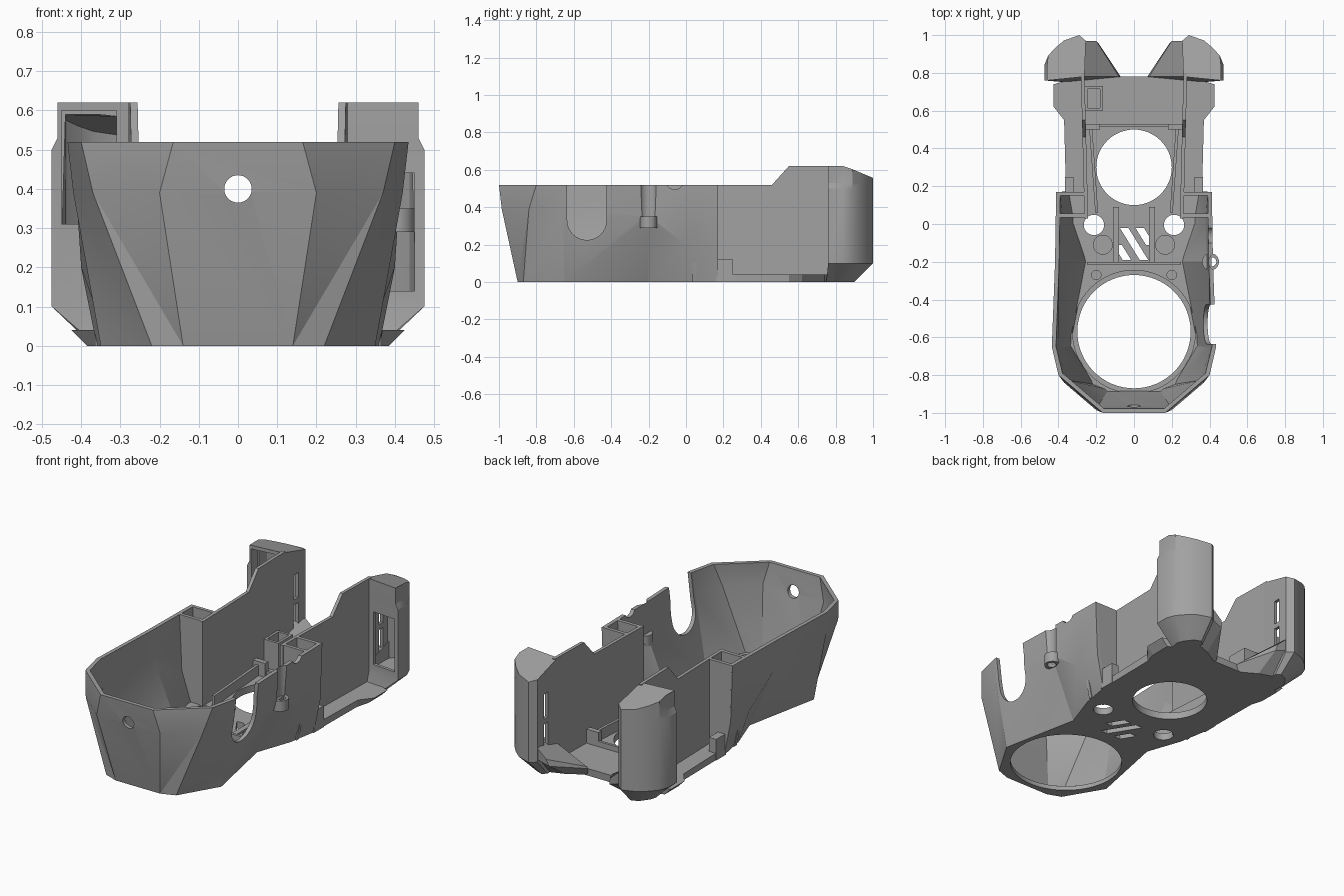
import bpy, bmesh, math

if "Cube" in bpy.data.objects:
    bpy.data.objects.remove(bpy.data.objects["Cube"])

grey = bpy.data.materials.new("matte_grey")
grey.use_nodes = True
grey.diffuse_color = (0.36, 0.36, 0.36, 1)
grey.node_tree.nodes["Principled BSDF"].inputs["Base Color"].default_value = grey.diffuse_color


def make(name, verts, faces, fix=True):
    bm = bmesh.new()
    vs = [bm.verts.new(v) for v in verts]
    for f in faces:
        bm.faces.new([vs[i] for i in f])
    if fix:
        bmesh.ops.recalc_face_normals(bm, faces=bm.faces)
    me = bpy.data.meshes.new(name)
    bm.to_mesh(me)
    bm.free()
    me.materials.append(grey)
    ob = bpy.data.objects.new(name, me)
    bpy.context.collection.objects.link(ob)
    return ob


def loft(name, rings):
    """Closed solid through rings that have equal point counts."""
    n = len(rings[0])
    faces = [list(range(n)), [n * (len(rings) - 1) + i for i in range(n)]]
    for r in range(len(rings) - 1):
        for i in range(n):
            j = (i + 1) % n
            faces.append([r * n + i, r * n + j, (r + 1) * n + j, (r + 1) * n + i])
    return make(name, [v for ring in rings for v in ring], faces)


def prism(name, pts, a, b, axis="z"):
    place = {"x": lambda u, v, w: (w, u, v),
             "y": lambda u, v, w: (u, w, v),
             "z": lambda u, v, w: (u, v, w)}[axis]
    return loft(name, [[place(u, v, w) for u, v in pts] for w in (a, b)])


def box(name, x0, x1, y0, y1, z0, z1):
    return prism(name, [(x0, y0), (x1, y0), (x1, y1), (x0, y1)], z0, z1)


def disc(name, u, v, r, a, b, axis="z", n=32):
    ring = [(u + r * math.cos(math.tau * i / n), v + r * math.sin(math.tau * i / n)) for i in range(n)]
    return prism(name, ring, a, b, axis)


def apply(ob, mod):
    bpy.context.view_layer.objects.active = ob
    bpy.ops.object.modifier_apply(modifier=mod.name)


def cut(ob, *cutters):
    for c in cutters:
        mod = ob.modifiers.new("cut", "BOOLEAN")
        mod.operation, mod.solver, mod.object = "DIFFERENCE", "EXACT", c
        apply(ob, mod)
        bpy.data.objects.remove(c)


def flip(pts, s):
    return [(p[0] * s, *p[1:]) for p in pts]


# Faceted front shell: columns of (bottom, crease, rim), front to back
columns = [
    [(.14, -.90, 0), (.20, -.985, .39), (.165, -1, .52)],
    [(.22, -.87, 0), (.37, -.84, .39), (.40, -.80, .52)],
    [(.35, -.65, 0), (.42, -.66, .39), (.435, -.65, .52)],
    [(.26, -.20, 0), (.41, -.20, .35), (.418, -.20, .52)],
    [(.33, .00, 0), (.40, .00, .20), (.415, .00, .52)],
    [(.36, .17, 0), (.40, .17, .20), (.412, .17, .52)],
]
path = [flip(c, -1) for c in reversed(columns)] + columns
verts = [v for c in path for v in c]
faces = []
for i in range(len(path) - 1):
    for k in range(2):
        a, b, c, d = 3 * i + k, 3 * i + 3 + k, 3 * i + 4 + k, 3 * i + 1 + k
        if i == 5:
            faces.append([a, b, c, d])
        elif i > 5:
            faces += [[a, b, c], [a, c, d]]
        else:
            faces += [[a, b, d], [b, c, d]]
shell = make("front_shell", verts, faces, fix=False)
mod = shell.modifiers.new("wall", "SOLIDIFY")
mod.thickness, mod.offset, mod.use_even_offset = .022, -1, True
apply(shell, mod)
for v in shell.data.vertices:
    if v.co.z > .48:
        v.co.z = .52
    elif v.co.z < .05:
        v.co.z = 0

# Openings in the shell: front hole, side slot, small rim notch, screw groove
cut(shell,
    disc("c", 0, .40, .035, -1.2, -.8, "y"),
    disc("c", -.53, .33, .105, .3, .6, "x"),
    box("c", .3, .6, -.635, -.425, .33, .7),
    disc("c", -.06, .54, .045, .3, .6, "x"),
    disc("c", .446, -.2, .05, .35, .7))

# Base plate
half = [c[0][:2] for c in columns]
low = half + [(.365, .55), (.385, .62), (.385, .74), (.28, .78)]
high = half + [(.37, .55), (.425, .62), (.425, .74), (.28, .78)]
rings = []
for pts, z in ((low, 0), (high, .04)):
    rings.append([(x, y, z) for x, y in pts] + [(-x, y, z) for x, y in reversed(pts)])
base = loft("base_plate", rings)
cutters = [disc("c", 0, -.57, .30, -.1, .2, n=64), disc("c", 0, -.57, .325, .025, .2, n=64),
           disc("c", 0, .30, .20, -.1, .2, n=64)]
for s in (1, -1):
    cutters += [disc("c", .212 * s, -.005, .054, -.1, .2),
                disc("c", .165 * s, -.11, .05, .025, .2),
                disc("c", .2 * s, -.27, .025, .02, .2)]
# Slanted vents
for x, y0, y1 in ((-.085, -.19, -.11), (-.055, -.19, -.02), (.035, -.11, -.02)):
    lean = (y1 - y0) * .62
    if x == -.055:
        x = .03
    cutters.append(prism("c", [(x, y0), (x + .045, y0), (x + .045 - lean, y1), (x - lean, y1)], -.1, .2)
                   if x == .03 else
                   prism("c", [(x + lean * .5, y0), (x + lean * .5 + .045, y0),
                               (x - lean * .5 + .045, y1), (x - lean * .5, y1)], -.1, .2))
cut(base, *cutters)

# Rear side walls, hollow columns, tabs, rails, hooks and gussets
wall_side = [(.03, .0), (.80, .0), (.80, .62), (.55, .62), (.46, .52), (.03, .52)]
hook_plan = [(.262, .78), (.475, .76), (.475, .84), (.455, .89), (.42, .93),
             (.37, .972), (.29, 1.0), (.255, .97)]
hook_foot = [(.262, .75), (.36, .75), (.37, .80), (.36, .83), (.34, .86),
             (.32, .885), (.28, .90), (.255, .88)]
for s, side in ((1, "left"), (-1, "right")):
    wall = loft(side + "_rear_wall",
                [[((x + (y - .03) * .025) * s, y, z) for y, z in wall_side] for x in (.243, .262)])

    for label, y, dx in (("back", .15, 0), ("front", .035, -.008)):
        prob = [(.25, 0), (.352 + dx, 0), (.395 + dx, .2), (.405 + dx, .52), (.25, .52)]
        prism(f"{side}_column_{label}", flip(prob, s), y, y + .02, "y")
    box(side + "_rounded_tab", .32 * s, .365 * s, .16, .25, 0, .12)
    prism(side + "_inner_rail", flip([(.19, .06), (.205, .06), (.238, .52), (.222, .52)], s), .03, .10)
    box(side + "_rail_stop", .18 * s, .26 * s, .50, .53, .03, .12)
    box(side + "_cross_rib", .08 * s, .11 * s, -.21, .09, .03, .05)

    # Hollow hook with sloped roof, open front and slotted inner side
    def top(y):
        return min(.62, .62 - (y - .85) * .42)

    def inset(p, k):
        return (.36 + (p[0] - .36) * k, .87 + (p[1] - .87) * k)

    rings = [[(x * s, y, 0) for x, y in hook_foot],
             [(x * s, y, .10) for x, y in hook_plan],
             [(x * s, y, .50) for x, y in hook_plan],
             [(min(x, .46) * s, y, .53) for x, y in hook_plan],
             [(min(x, .46) * s, y, top(y)) for x, y in hook_plan]]
    hook = loft(side + "_rear_hook", rings)
    hollow = [inset(p, .82) for p in hook_plan]
    cavity = loft("c", [[(x * s, y, .10) for x, y in hollow],
                        [(min(x, .44) * s, y, top(y) - .03) for x, y in hollow]])
    z0, z1 = (.14, .44) if s > 0 else (.31, .60)
    cut(hook, cavity,
        box("c", .31 * s, .45 * s, .7, .82, z0, z1),
        box("c", .2 * s, .32 * s, .87, .91, .16, .29),
        box("c", .2 * s, .32 * s, .87, .91, .32, .46))

    gusset = [[(.06, .76, 0), (.18, .83, 0), (.29, .87, 0), (.29, .74, 0)],
              [(.07, .78, .04), (.19, .96, .09), (.28, .97, .12), (.28, .76, .04)],
              [(.08, .78, .05), (.20, .97, .13), (.28, .97, .20), (.28, .78, .14)]]
    loft(side + "_rear_gusset", [flip(r, s) for r in gusset])

# Cross bars on the floor
box("rear_cross_bar", -.25, .25, .515, .53, .03, .07)
box("front_cross_bar", -.25, .25, -.215, -.20, .03, .07)

# Open clip box on the rear floor
clip = box("clip_box", -.26, -.165, .60, .73, .03, .20)
cut(clip, box("c", -.245, -.18, .615, .715, .06, .3))

# Screw boss on the left side
boss = disc("screw_boss", .405, -.2, .045, .29, .35)
cut(boss, disc("c", .412, -.2, .024, .2, .5))

for ob in list(bpy.context.scene.objects):
    if ob.type == "MESH" and ob.data.materials and ob.data.materials[0] == grey:
        bpy.ops.object.select_all(action="DESELECT")
        ob.select_set(True)
        bpy.context.view_layer.objects.active = ob
        bpy.ops.object.shade_smooth_by_angle(angle=math.radians(22))
